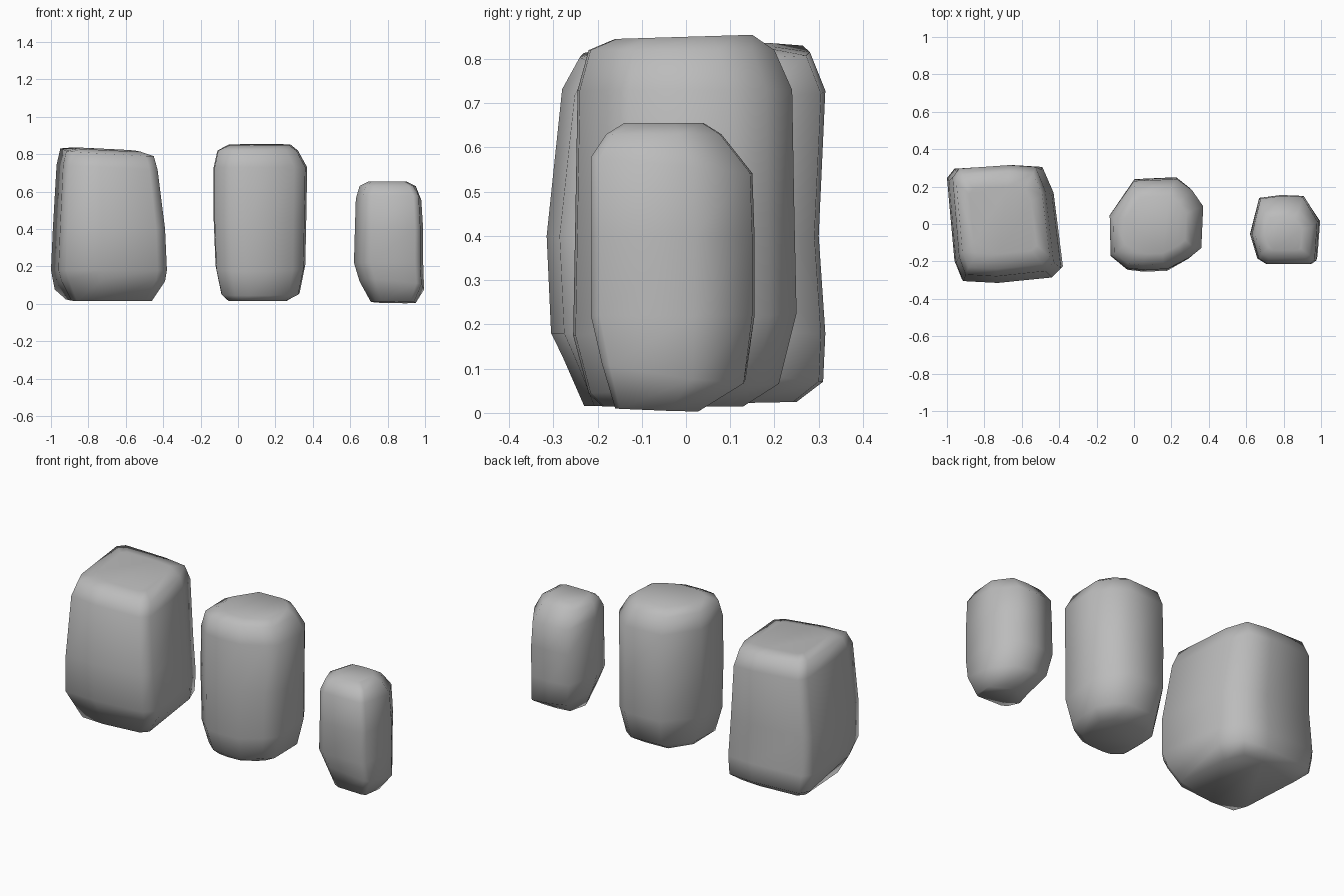
import bpy
import bmesh

cube = bpy.data.objects.get("Cube")
if cube:
    bpy.data.objects.remove(cube, do_unlink=True)

# One plain stone colour
stone = bpy.data.materials.new("stone grey")
stone.use_nodes = True
GREY = (0.5, 0.5, 0.5, 1.0)
stone.diffuse_color = GREY
stone.node_tree.nodes["Principled BSDF"].inputs["Base Color"].default_value = GREY


def fit(value, low, high, new_low, new_high):
    """Map a value from one interval to another."""
    return new_low + (value - low) / (high - low) * (new_high - new_low)


def build_rock(name, outline, rings):
    """Loft a plan outline through rings of (height, left, right, front, back, tilt_x, tilt_y)."""
    xs = [p[0] for p in outline]
    ys = [p[1] for p in outline]
    bm = bmesh.new()
    loops = []
    for height, left, right, front, back, tilt_x, tilt_y in rings:
        loop = []
        for px, py in outline:
            x = fit(px, min(xs), max(xs), left, right)
            y = fit(py, min(ys), max(ys), front, back)
            z = height + tilt_x * (x - (left + right) / 2) + tilt_y * (y - (front + back) / 2)
            loop.append(bm.verts.new((x, y, z)))
        loops.append(loop)

    # Side walls between neighbouring rings
    count = len(outline)
    for lower, upper in zip(loops, loops[1:]):
        for i in range(count):
            j = (i + 1) % count
            bm.faces.new((lower[i], lower[j], upper[j], upper[i]))

    # Bottom and top caps
    bm.faces.new(loops[0])
    bm.faces.new(loops[-1])
    bmesh.ops.recalc_face_normals(bm, faces=bm.faces)
    bmesh.ops.triangulate(bm, faces=[f for f in bm.faces if len(f.verts) > 4])
    for face in bm.faces:
        face.smooth = True

    mesh = bpy.data.meshes.new(name)
    bm.to_mesh(mesh)
    bm.free()
    mesh.materials.append(stone)
    rock = bpy.data.objects.new(name, mesh)
    bpy.context.collection.objects.link(rock)
    return rock


# Large squarish rock
build_rock(
    "large_rock",
    outline=[(-1, .25), (-.96, -.2), (-.92, -.3), (-.73, -.31), (-.43, -.28),
             (-.38, -.23), (-.43, .17), (-.49, .31), (-.65, .32), (-.96, .3)],
    rings=[
        (.02, -.92, -.46, -.23, .25, 0, .02),
        (.1, -.98, -.39, -.28, .31, 0, -.1),
        (.18, -1, -.38, -.305, .315, 0, 0),
        (.4, -.99, -.39, -.315, .3, 0, 0),
        (.73, -.97, -.43, -.28, .315, -.05, 0),
        (.81, -.95, -.45, -.24, .28, -.06, .03),
        (.825, -.88, -.52, -.16, .2, -.05, .02),
    ],
)

# Medium tall rock
build_rock(
    "medium_rock",
    outline=[(0, .24), (-.13, .05), (-.125, -.17), (-.04, -.24), (.05, -.25),
             (.18, -.245), (.3, -.18), (.36, -.13), (.37, .1), (.31, .19), (.23, .25)],
    rings=[
        (.015, -.05, .26, -.19, .13, 0, 0),
        (.055, -.09, .33, -.22, .21, 0, .05),
        (.2, -.12, .36, -.255, .25, 0, .1),
        (.45, -.13, .365, -.25, .245, 0, 0),
        (.73, -.13, .37, -.245, .24, 0, 0),
        (.82, -.11, .32, -.22, .2, 0, 0),
        (.85, -.05, .28, -.16, .15, 0, .03),
    ],
)

# Small rock with a sloping back
build_rock(
    "small_rock",
    outline=[(.67, .14), (.62, -.05), (.66, -.18), (.71, -.21), (.95, -.21),
             (.98, -.19), (.995, .02), (.91, .15), (.79, .155)],
    rings=[
        (.008, .71, .95, -.16, .03, -.02, -.04),
        (.1, .65, .995, -.19, .135, -.1, -.15),
        (.22, .62, .99, -.215, .155, 0, 0),
        (.4, .625, .99, -.215, .155, 0, 0),
        (.56, .63, .98, -.215, .15, 0, -.1),
        (.63, .65, .95, -.18, .08, 0, 0),
        (.655, .7, .9, -.14, .04, 0, 0),
    ],
)
